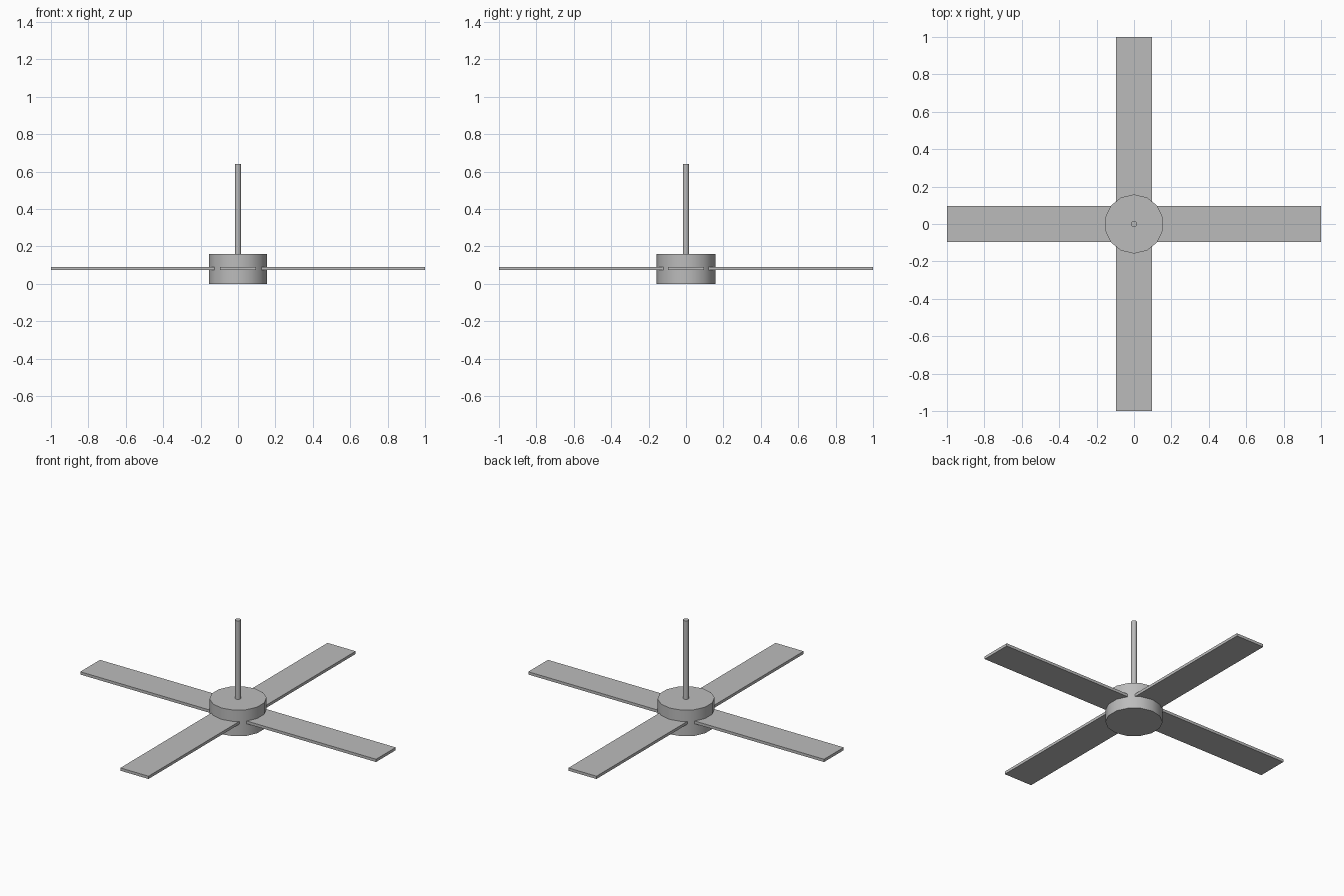
import bpy, math
from mathutils import Matrix

if "Cube" in bpy.data.objects:
    bpy.data.objects.remove(bpy.data.objects["Cube"])

grey = bpy.data.materials.new("plain grey")
grey.diffuse_color = (0.5, 0.5, 0.5, 1)
grey.use_nodes = True
grey.node_tree.nodes["Principled BSDF"].inputs["Base Color"].default_value = grey.diffuse_color


def cylinder(name, radius, z0, z1, sides=14):
    bpy.ops.mesh.primitive_cylinder_add(vertices=sides, radius=radius, depth=z1 - z0,
                                        location=(0, 0, (z0 + z1) / 2))
    ob = bpy.context.object
    ob.name = name
    ob.data.materials.append(grey)
    bpy.ops.object.shade_smooth_by_angle(angle=math.radians(35))
    return ob


# Motor housing and hanging rod
cylinder("motor_housing", 0.158, 0.0, 0.16)
cylinder("hanging_rod", 0.017, 0.15, 0.64)

# Four flat blades around the housing
for i in range(4):
    bpy.ops.mesh.primitive_cube_add(size=1)
    blade = bpy.context.object
    blade.name = f"blade_{i + 1}"
    blade.data.transform(Matrix.Rotation(i * math.pi / 2, 4, 'Z')
                         @ Matrix.Translation((0.55, 0, 0.082))
                         @ Matrix.Diagonal((0.90, 0.19, 0.017, 1)))
    blade.data.materials.append(grey)
